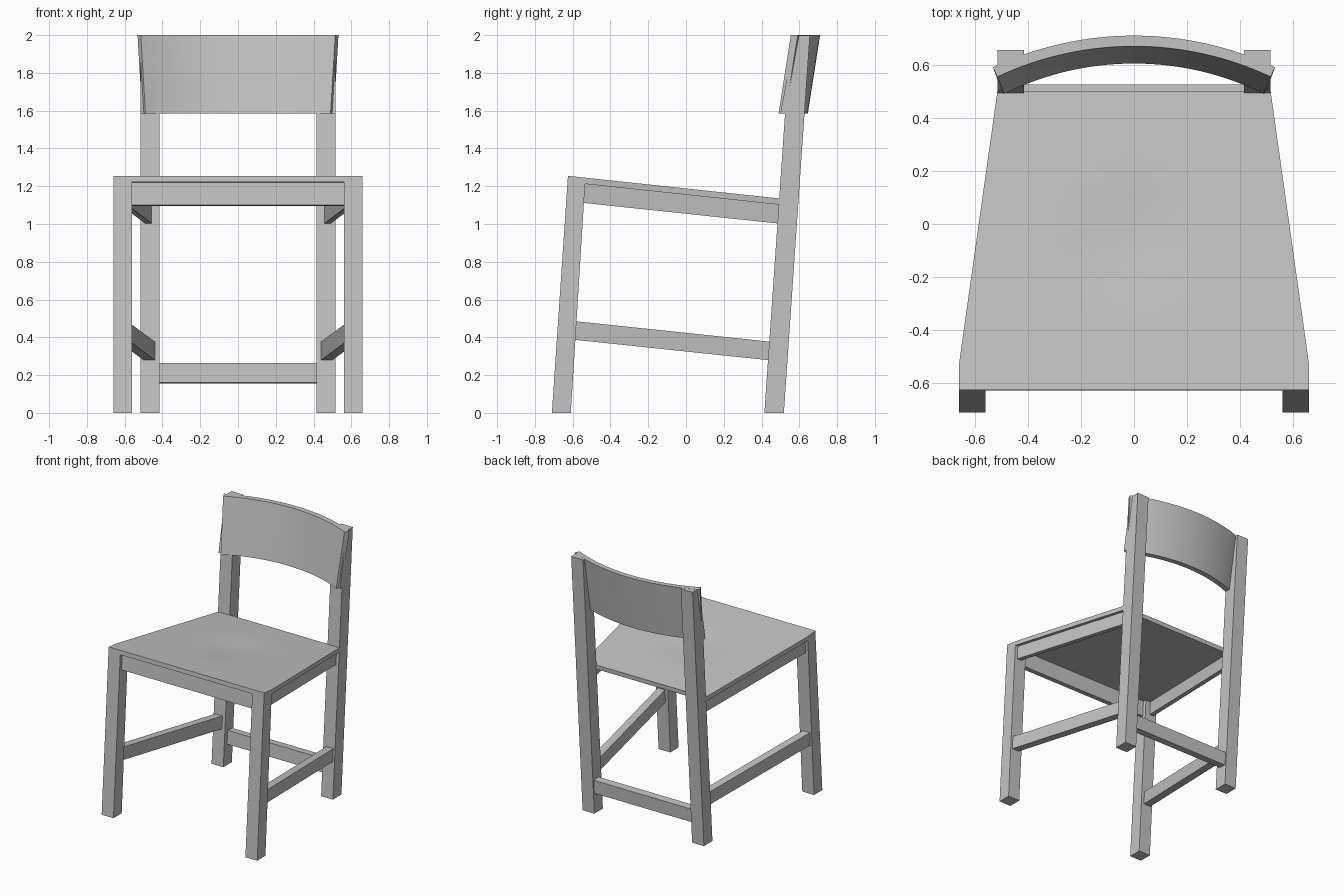
import bpy, bmesh, math

if "Cube" in bpy.data.objects:
    bpy.data.objects.remove(bpy.data.objects["Cube"])

GREY = (0.55, 0.55, 0.55, 1.0)
paint = bpy.data.materials.new("plain grey")
paint.use_nodes = True
paint.diffuse_color = GREY
paint.node_tree.nodes["Principled BSDF"].inputs["Base Color"].default_value = GREY

LEAN = 0.069           # backward lean of the legs per unit of height
SEAT_THICK = 0.033
SEAT_FRONT, SEAT_BACK = -0.625, 0.5


def seat_top(y):
    return 1.255 - 0.107 * (y - SEAT_FRONT)


def seat_under(y):
    return seat_top(y) - SEAT_THICK


def finish(name, bm, mirror=False, smooth=False):
    bmesh.ops.recalc_face_normals(bm, faces=bm.faces)
    mesh = bpy.data.meshes.new(name)
    bm.to_mesh(mesh)
    bm.free()
    mesh.materials.append(paint)
    obj = bpy.data.objects.new(name, mesh)
    bpy.context.collection.objects.link(obj)
    if mirror:
        obj.modifiers.new("Mirror", "MIRROR").use_mirror_merge = False
    if smooth:
        bpy.ops.object.select_all(action="DESELECT")
        obj.select_set(True)
        bpy.context.view_layer.objects.active = obj
        bpy.ops.object.shade_smooth_by_angle(angle=math.radians(30))
    return obj


def loft(name, loop_a, loop_b, **options):
    """Solid between two matching outlines."""
    bm = bmesh.new()
    a = [bm.verts.new(p) for p in loop_a]
    b = [bm.verts.new(p) for p in loop_b]
    bm.faces.new(a)
    bm.faces.new(b)
    for i in range(len(a)):
        j = (i + 1) % len(a)
        bm.faces.new((a[i], a[j], b[j], b[i]))
    return finish(name, bm, **options)


def flat_quad(x0, x1, y0, y1, height):
    """Four corners whose z comes from a function of y."""
    return [(x, y, height(y)) for x, y in ((x0, y0), (x1, y0), (x1, y1), (x0, y1))]


def end_quad(y, x0, x1, z0, z1):
    """Upright cross-section that leans with the legs."""
    shift = LEAN * (z1 - z0)
    return [(x0, y, z0), (x1, y, z0), (x1, y + shift, z1), (x0, y + shift, z1)]


# Seat: tapered board with a shallow dished centre
N = 24
bm = bmesh.new()
bmesh.ops.create_grid(bm, x_segments=N, y_segments=N, size=1)
for v in bm.verts:
    y = SEAT_FRONT + (v.co.y + 1) / 2 * (SEAT_BACK - SEAT_FRONT)
    half = 0.66 - 0.145 * max(0, (y + 0.53) / 1.03)
    v.co = (v.co.x * half, y, seat_top(y))
top = list(bm.verts)
new = bmesh.ops.extrude_face_region(bm, geom=list(bm.faces), use_keep_orig=True)
for v in new["geom"]:
    if isinstance(v, bmesh.types.BMVert):
        v.co.z -= SEAT_THICK
        v.co.y -= LEAN * SEAT_THICK
for v in top:
    r = math.hypot(v.co.x, v.co.y + 0.06) / 0.33
    if r < 1:
        v.co.z -= 0.012 * math.cos(r * math.pi / 2) ** 2
finish("seat", bm, smooth=True)

# Front legs, running up to the underside of the seat
front = SEAT_FRONT - LEAN * SEAT_THICK
loft("front_legs",
     flat_quad(0.56, 0.66, -0.71, -0.61, lambda y: 0),
     flat_quad(0.56, 0.66, front, front + 0.093, seat_under), mirror=True)


# Backrest: curved, leaning panel made from two arcs
PANEL_LOW, PANEL_HIGH = 1.585, 2.0
PANEL_THICK = 0.04


def arc_values(t):
    return 1.1 + 0.11 * t, -0.495 - 0.045 * t, 0.4615 - 0.022 * t


def panel_loop(t):
    radius, centre, limit = arc_values(t)
    z = PANEL_LOW + t * (PANEL_HIGH - PANEL_LOW)
    angles = [limit * (i / 16 - 1) for i in range(33)]
    inner = [(radius, a) for a in angles]
    outer = [(radius + PANEL_THICK, a) for a in reversed(angles)]
    return [(r * math.sin(a), centre + r * math.cos(a), z) for r, a in inner + outer]


loft("backrest", panel_loop(0), panel_loop(1), smooth=True)


# Back legs: full section below the backrest, trimmed behind it above
def leg_y(z):
    return 0.415 + LEAN * z


def upper_quad(t):
    radius, centre, _ = arc_values(t)
    z = PANEL_LOW + t * (PANEL_HIGH - PANEL_LOW)
    rear = leg_y(z) + 0.103
    mid = [centre + math.sqrt((radius + PANEL_THICK / 2) ** 2 - x * x) for x in (0.415, 0.515)]
    z -= 0.001 * t
    return [(0.415, mid[0], z), (0.515, mid[1], z), (0.515, rear, z), (0.415, rear, z)]


low = leg_y(PANEL_LOW)
loft("back_legs",
     flat_quad(0.415, 0.515, 0.415, 0.518, lambda y: 0),
     flat_quad(0.415, 0.515, low, low + 0.103, lambda y: PANEL_LOW), mirror=True)
loft("back_leg_tops", upper_quad(0), upper_quad(1), mirror=True)

# Front rail, set slightly back under the seat
loft("front_rail",
     flat_quad(-0.56, 0.56, -0.612, -0.57, lambda y: 1.1 - 0.1 * (y + 0.612)),
     flat_quad(-0.56, 0.56, -0.604, -0.562, seat_under))

# Side rails under the seat
loft("side_rails",
     end_quad(-0.545, 0.602, 0.637, 1.112, seat_under(-0.54)),
     end_quad(0.485, 0.457, 0.492, 1.003, seat_under(0.492)), mirror=True)

# Lower side stretchers, sloping down to the back
loft("side_stretchers",
     end_quad(-0.59, 0.585, 0.645, 0.387, 0.485),
     end_quad(0.438, 0.44, 0.5, 0.279, 0.377), mirror=True)

# Rear stretcher between the back legs
loft("rear_stretcher",
     flat_quad(-0.415, 0.415, 0.46, 0.518, lambda y: 0.16 - LEAN * (y - 0.46)),
     flat_quad(-0.415, 0.415, 0.467, 0.525, lambda y: 0.263 - LEAN * (y - 0.467)))
